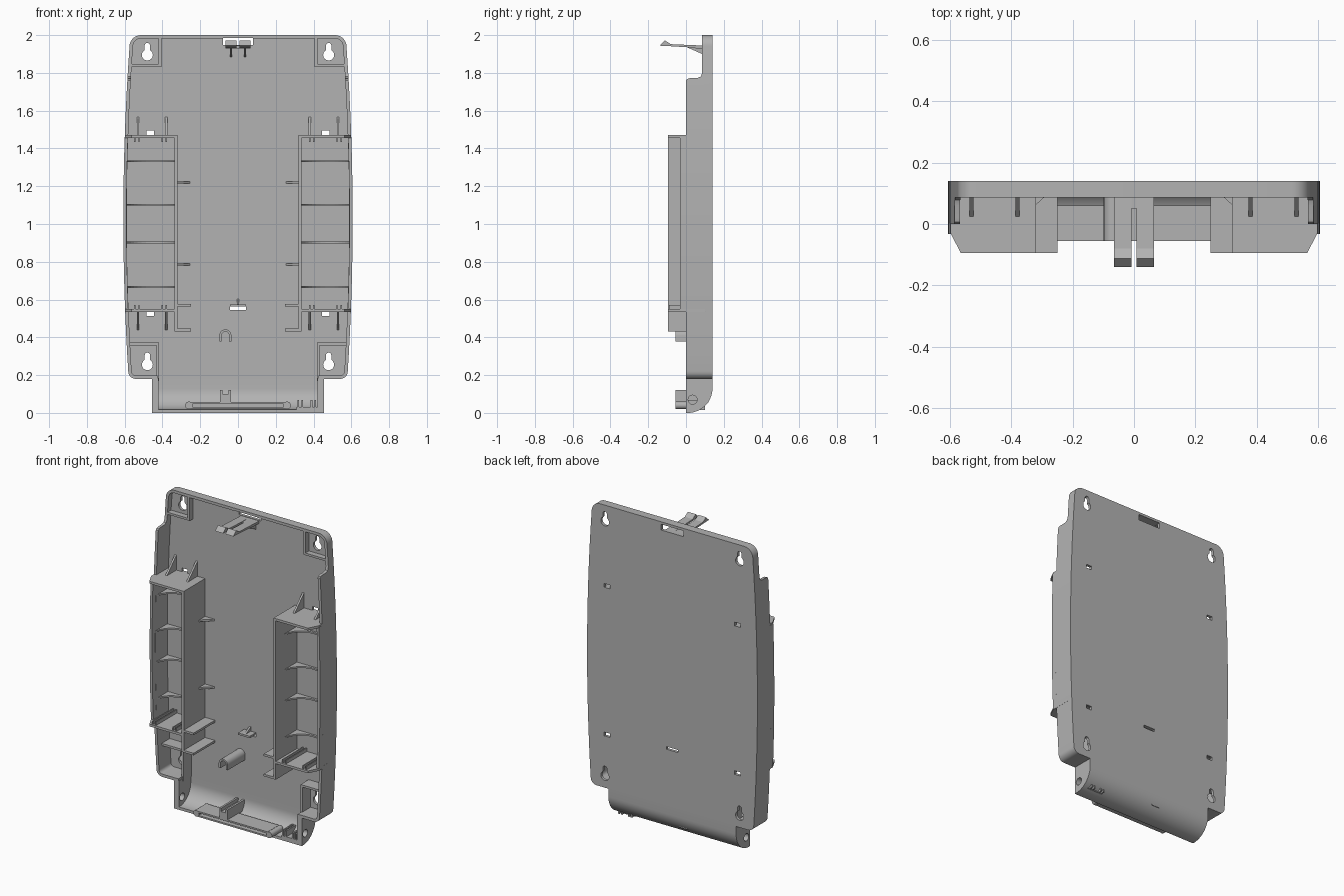
import bpy, bmesh, math

cube = bpy.data.objects.get("Cube")
if cube:
    bpy.data.objects.remove(cube, do_unlink=True)

GREY = (0.45, 0.45, 0.45, 1)
mat = bpy.data.materials.new("plain grey plastic")
mat.use_nodes = True
mat.diffuse_color = GREY
mat.node_tree.nodes["Principled BSDF"].inputs["Base Color"].default_value = GREY

BACK, FLOOR, FRONT = 0.14, 0.122, -0.095


def prism(name, pts, axis, lo, hi, mirror=False):
    """Extrude a 2D profile along an axis; the profile uses the other two axes in order."""
    def place(p, d):
        return {"x": (d, p[0], p[1]), "y": (p[0], d, p[1]), "z": (p[0], p[1], d)}[axis]
    bm = bmesh.new()
    a = [bm.verts.new(place(p, lo)) for p in pts]
    b = [bm.verts.new(place(p, hi)) for p in pts]
    bm.faces.new(a)
    bm.faces.new(b)
    for i in range(len(pts)):
        j = (i + 1) % len(pts)
        bm.faces.new((a[i], a[j], b[j], b[i]))
    bmesh.ops.recalc_face_normals(bm, faces=bm.faces)
    me = bpy.data.meshes.new(name)
    bm.to_mesh(me)
    bm.free()
    me.materials.append(mat)
    ob = bpy.data.objects.new(name, me)
    bpy.context.collection.objects.link(ob)
    if mirror:
        ob.modifiers.new("mirror", "MIRROR")
    return ob


def box(name, x, y, z, mirror=False):
    pts = [(x[0], z[0]), (x[1], z[0]), (x[1], z[1]), (x[0], z[1])]
    return prism(name, pts, "y", y[0], y[1], mirror)


def arc(cx, cy, r, a0, a1, n=10):
    angles = [math.radians(a0 + (a1 - a0) * i / n) for i in range(n + 1)]
    return [(cx + r * math.cos(t), cy + r * math.sin(t)) for t in angles]


def activate(ob):
    bpy.ops.object.select_all(action="DESELECT")
    ob.select_set(True)
    bpy.context.view_layer.objects.active = ob


def cut(ob, cutter):
    """Subtract the cutter and discard it."""
    cutter.hide_render = True
    activate(ob)
    m = ob.modifiers.new("cut", "BOOLEAN")
    m.operation, m.solver, m.object = "DIFFERENCE", "EXACT", cutter
    bpy.ops.object.modifier_apply(modifier=m.name)
    bpy.data.objects.remove(cutter, do_unlink=True)


def smooth(ob):
    activate(ob)
    bpy.ops.object.shade_smooth_by_angle(angle=math.radians(30))


def side_x(z):
    return 0.607 - 0.032 * ((z - 1.03) / 0.9) ** 2


def outline(inset):
    """Barrel-sided outline with rounded corners."""
    top, low = 1.94, 0.22
    right = arc(side_x(low) - 0.04, low, 0.04 - inset, -90, 0, 6)
    right += [(side_x(z) - inset, z) for z in [low + (top - low) * i / 16 for i in range(1, 16)]]
    right += arc(side_x(top) - 0.06, top, 0.06 - inset, 0, 90, 8)
    return right + [(-x, z) for x, z in reversed(right)]


# Tray: back plate with a rim, lowered around the top
tray = prism("back_tray", outline(0), "y", 0, BACK)
cut(tray, prism("cutter", outline(0.018), "y", -0.1, FLOOR))
cut(tray, box("cutter", (-0.425, 0.425), (-0.1, FLOOR), (0.1, 0.4)))
step = [(-0.2, 1.76), (0, 1.76), (0.006, 1.768), (0.02, 1.772), (0.06, 1.773), (0.078, 1.78),
        (0.086, 1.8), (0.086, 2.1), (-0.2, 2.1)]
cut(tray, prism("cutter", step, "x", -1, 1))

# Keyhole mounts, latch slot and small moulding holes
for s in (-1, 1):
    for z in (1.895, 0.255):
        key = arc(s * 0.48, z, 0.029, 120, 420, 20) + arc(s * 0.48, z + 0.05, 0.014, 0, 180, 8)
        cut(tray, prism("cutter", key, "y", 0, 0.3))
    for z in (1.482, 0.525):
        cut(tray, box("cutter", (s * 0.465 - 0.02, s * 0.465 + 0.02), (0, 0.3), (z - 0.012, z + 0.012)))
cut(tray, box("cutter", (-0.08, 0.08), (0.05, 0.3), (1.947, 1.984)))
cut(tray, box("cutter", (-0.042, 0.042), (0, 0.3), (0.545, 0.562)))
smooth(tray)

# Rounded bottom lip with pivot holes in its ends
lip_pts = [(0, 0)] + arc(0.01, 0.13, 0.13, -90, 0, 14) + [(BACK, 0.185), (0, 0.185)]
lip = prism("bottom_lip", lip_pts, "x", -0.455, 0.455)
hollow = [(-0.1, 0.018)] + arc(0.01, 0.13, 0.112, -90, 0, 14) + [(FLOOR, 0.3), (-0.1, 0.3)]
cut(lip, prism("cutter", hollow, "x", -0.422, 0.422))
cut(lip, prism("cutter", arc(0.035, 0.07, 0.024, 0, 337.5, 15), "x", -1, 1))
smooth(lip)

# Pocket walls round the keyholes
box("top_pocket_side", (0.405, 0.42), (0.086, 0.13), (1.832, 1.99), True)
box("top_pocket_base", (0.405, 0.575), (0.086, 0.13), (1.832, 1.846), True)
box("bottom_pocket_side", (0.418, 0.432), (0.04, 0.13), (0.17, 0.372), True)
box("bottom_pocket_top", (0.418, 0.575), (0.04, 0.13), (0.358, 0.372), True)

# Battery bays: inner wall, chamfered end walls, raised outer wall
box("bay_inner_wall", (0.32, 0.335), (FRONT, 0.13), (0.432, 1.47), True)
end_pts = [(0.32, 0.13), (0.59, 0.13), (0.598, 0.1), (0.598, -0.03), (0.565, FRONT), (0.32, FRONT)]
for name, z in (("bay_top_wall", 1.455), ("bay_bottom_wall", 0.535)):
    prism(name, end_pts, "z", z, z + 0.015, True)
zs = [0.54 + 0.92 * i / 12 for i in range(13)]
wall_pts = [(side_x(z), z) for z in zs] + [(side_x(z) - 0.017, z) for z in reversed(zs)]
smooth(prism("bay_outer_wall", wall_pts, "y", -0.032, 0.001, True))

# Cradle ribs hollowed to fit the cells
cradle = [(0.33, 0.13), (0.592, 0.13)] + arc(0.462, -0.018, 0.127, 0, 180, 16)[0:17]
for z in (1.332, 1.102, 0.902, 0.667):
    prism("cradle_rib", cradle, "z", z - 0.005, z + 0.005, True)

# Contact guides at both bay ends
for x in (0.39, 0.535):
    for off in (-0.014, 0.008):
        box("lower_contact_guide", (x + off, x + off + 0.007), (-0.09, 0.13), (0.545, 0.572), True)
        box("upper_contact_guide", (x + off, x + off + 0.007), (-0.03, 0.13), (1.435, 1.46), True)

# Triangular gussets around the bays
for x in (0.38, 0.53):
    prism("upper_gusset", [(0.02, 1.465), (0.13, 1.465), (0.13, 1.575)], "x", x - 0.006, x + 0.006, True)
    prism("lower_gusset", [(0.02, 0.54), (0.13, 0.54), (0.13, 0.43)], "x", x - 0.006, x + 0.006, True)
for z in (1.22, 0.785):
    prism("side_gusset", [(0.325, 0.058), (0.325, 0.13), (0.245, 0.13)], "z", z - 0.006, z + 0.006, True)

# Shelf brackets below the bays
for z in (0.432, 0.562):
    box("bracket_shelf", (0.25, 0.325), (FRONT, 0.13), (z, z + 0.014), True)

# Top latch: twin barbed arms with stiffening fins
latch = [(-0.14, 1.944), (-0.112, 1.972), (-0.08, 1.952), (0.13, 1.943), (0.13, 1.928), (-0.08, 1.941)]
prism("latch_arm", latch, "x", 0.008, 0.065, True)
box("latch_root", (-0.065, 0.065), (0.05, 0.13), (1.93, 1.944))
prism("latch_fin", [(0.0, 1.938), (0.13, 1.938), (0.13, 1.88)], "x", 0.032, 0.042, True)

# Small centre stop
box("stop_shelf", (-0.042, 0.042), (0.06, 0.13), (0.562, 0.574))
prism("stop_fin", [(0.065, 0.57), (0.13, 0.57), (0.13, 0.607)], "x", -0.006, 0.006)

# Arched clip
arch = [(-0.035, 0.378)] + arc(-0.067, 0.41, 0.032, 0, 180) + [(-0.099, 0.378), (-0.087, 0.378)]
arch += arc(-0.067, 0.41, 0.02, 180, 0) + [(-0.047, 0.378)]
smooth(prism("arched_clip", arch, "y", -0.055, 0.13))

# Bottom slotted holder with end eyelets
for z in (0.022, 0.048):
    box("holder_rail", (-0.25, 0.25), (-0.055, 0.06), (z, z + 0.01))
box("holder_web", (-0.25, 0.25), (0.02, 0.06), (0.022, 0.058))
ring = arc(0.26, 0.04, 0.022, 0, 360, 16) + arc(0.26, 0.04, 0.009, 360, 0, 16)
smooth(prism("holder_eyelet", arc(0.26, 0.04, 0.02, 0, 337.5, 15), "y", -0.055, 0.06, True))

# Forked post above the holder
for x in (-0.095, -0.05):
    box("post_prong", (x, x + 0.013), (-0.055, 0.12), (0.055, 0.122))
box("post_base", (-0.095, -0.037), (-0.055, 0.12), (0.055, 0.1))

# Cable hooks beside the holder
for x in (0.315, 0.335, 0.385, 0.405):
    box("cable_hook", (x, x + 0.009), (0, 0.1), (0.015, 0.068))
box("cable_hook_base", (0.31, 0.42), (0, 0.08), (0.015, 0.03))
